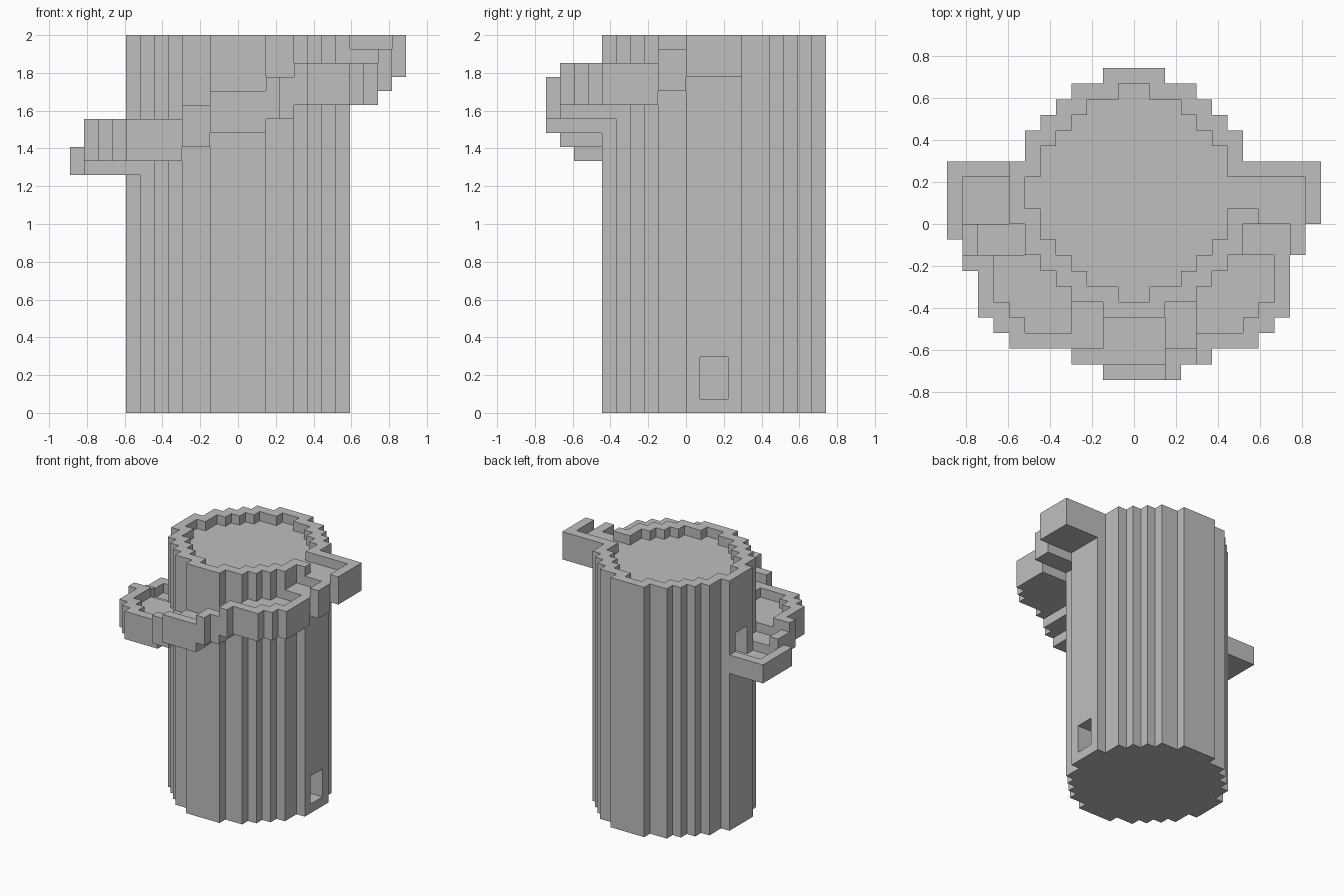
import bpy
import bmesh

UNIT = 2 / 27          # one block of the grid
CENTRE_Y = 2           # tower axis sits behind the middle of the model

old_cube = bpy.data.objects.get("Cube")
if old_cube:
    bpy.data.objects.remove(old_cube, do_unlink=True)

GREY = 0.52
stone = bpy.data.materials.new("plain_grey")
stone.use_nodes = True
stone.diffuse_color = (GREY, GREY, GREY, 1)
stone.node_tree.nodes["Principled BSDF"].inputs["Base Color"].default_value = (GREY, GREY, GREY, 1)


def prism(name, outline, bottom, top):
    """Extrude a flat outline, given in blocks, between two heights."""
    bm = bmesh.new()
    base = bm.faces.new([bm.verts.new((x * UNIT, y * UNIT, bottom * UNIT)) for x, y in outline])
    raised = bmesh.ops.extrude_face_region(bm, geom=[base])["geom"]
    verts = [v for v in raised if isinstance(v, bmesh.types.BMVert)]
    bmesh.ops.translate(bm, verts=verts, vec=(0, 0, (top - bottom) * UNIT))
    bmesh.ops.recalc_face_normals(bm, faces=bm.faces)
    mesh = bpy.data.meshes.new(name)
    bm.to_mesh(mesh)
    bm.free()
    mesh.materials.append(stone)
    obj = bpy.data.objects.new(name, mesh)
    bpy.context.collection.objects.link(obj)
    return obj


def cut(obj, outline, bottom, top):
    """Carve a prism out of a part and discard the cutter."""
    cutter = prism("cutter", outline, bottom, top)
    cutter.hide_render = True
    mod = obj.modifiers.new("carve", "BOOLEAN")
    mod.operation = "DIFFERENCE"
    mod.solver = "EXACT"
    mod.object = cutter
    bpy.context.view_layer.objects.active = obj
    bpy.ops.object.modifier_apply(modifier=mod.name)
    bpy.data.objects.remove(cutter, do_unlink=True)


def rect(left, right, front, back):
    return [(left, front), (right, front), (right, back), (left, back)]


def mirrored(outline):
    return [(-x, y) for x, y in outline]


def stepped_circle(half_widths):
    """Blocky circle from the half width of each row, counted from the axis."""
    side = []
    for row, half in enumerate(half_widths):
        side += [(half, row), (half, row + 1)]
    quarter = [p for i, p in enumerate(side)
               if 0 < i and not (i + 1 < len(side) and side[i - 1][0] == p[0] == side[i + 1][0])]
    upper = quarter + [(-x, y) for x, y in reversed(quarter)]
    lower = [(-x, -y) for x, y in upper]
    return [(x, y + CENTRE_Y) for x, y in upper + lower]


def trough(name, outline, channel, bottom, top):
    """Ramp step: solid block with a channel one block deep."""
    obj = prism(name, outline, bottom, top)
    cut(obj, channel, top - 1, top + 1)


# Tower with a shallow basin, an outlet and two doorways
TOP = 27
tower = prism("tower", stepped_circle([8, 8, 7, 7, 6, 5, 4, 2]), 0, TOP)
cut(tower, stepped_circle([7, 6, 6, 5, 4, 3, 1]), TOP - 1, TOP + 1)
cut(tower, rect(5, 9, 1, 3), TOP - 1, TOP + 1)
doorway = rect(5, 9, 1, 3)
cut(tower, doorway, 1, 4)
cut(tower, mirrored(doorway), 18, 21)

# Ramp, descending around the front from the left side to the right side
trough("outlet_tray", rect(8, 12, 0, 4), rect(7, 11, -1, 3), 24, TOP)

side_step, side_channel = rect(5, 11, -2, 0), rect(4, 10, -3, 1)
trough("left_side_step", side_step, side_channel, 23, 26)

corner_channel = [(3, -1), (9, -1), (9, -5), (8, -5), (8, -6), (7, -6), (7, -7), (3, -7)]
corner_edge = [(10, -6), (9, -6), (9, -7), (8, -7), (8, -8)]
trough("left_corner_step",
       [(4, -2), (10, -2)] + corner_edge + [(5, -8), (5, -9), (4, -9)],
       corner_channel, 22, 25)

trough("front_left_step",
       [(2, -4), (4, -4), (4, -9), (3, -9), (3, -10), (2, -10)],
       rect(1, 5, -8, -3), 21, 24)
trough("front_step", rect(-2, 2, -10, -4), rect(-3, 3, -9, -3), 20, 23)
trough("front_right_step", rect(-4, -2, -9, -4), rect(-5, -1, -8, -3), 19, 22)

trough("right_corner_step",
       mirrored([(4, -2), (11, -2), (11, -3), (10, -3)] + corner_edge + [(4, -8)]),
       mirrored(corner_channel), 18, 21)
trough("right_side_step", mirrored(side_step), mirrored(side_channel), 17, 20)

# Landing tray below the upper doorway
trough("landing_tray",
       [(-8, 0), (-8, 4), (-12, 4), (-12, -1), (-11, -1), (-11, 0)],
       rect(-11, -7, -1, 3), 17, 19)
